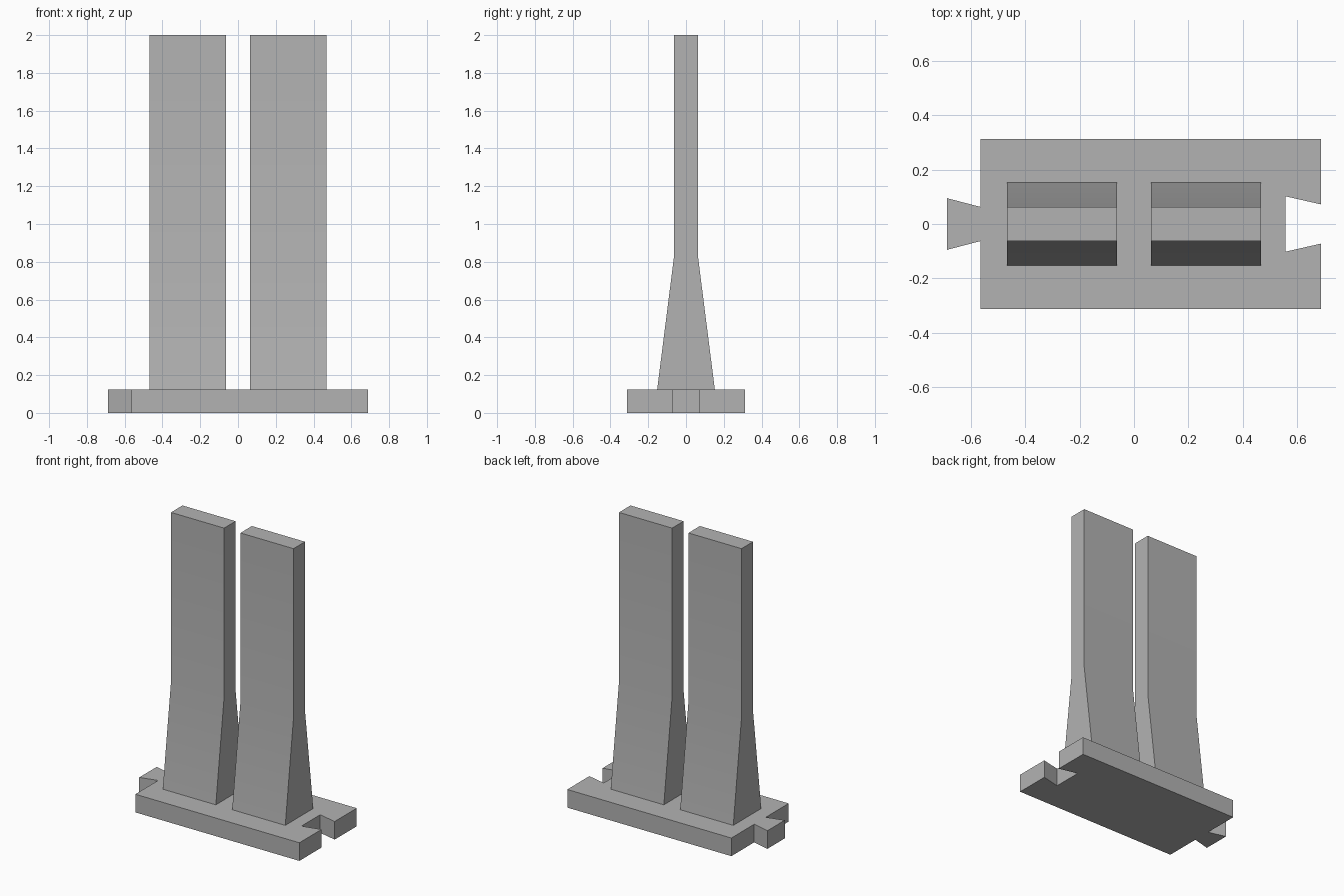
import bpy, bmesh, math
from mathutils import Vector

if "Cube" in bpy.data.objects:
    bpy.data.objects.remove(bpy.data.objects["Cube"])

grey = bpy.data.materials.new("plain_grey")
grey.diffuse_color = (0.45, 0.45, 0.45, 1)
grey.use_nodes = True
grey.node_tree.nodes["Principled BSDF"].inputs["Base Color"].default_value = grey.diffuse_color


def extrude_profile(name, points, direction):
    """Fill a closed outline and extrude it along a direction."""
    bm = bmesh.new()
    face = bm.faces.new([bm.verts.new(p) for p in points])
    result = bmesh.ops.extrude_face_region(bm, geom=[face])
    moved = [v for v in result["geom"] if isinstance(v, bmesh.types.BMVert)]
    bmesh.ops.translate(bm, verts=moved, vec=Vector(direction))
    bmesh.ops.recalc_face_normals(bm, faces=bm.faces)
    mesh = bpy.data.meshes.new(name)
    bm.to_mesh(mesh)
    bm.free()
    mesh.materials.append(grey)
    obj = bpy.data.objects.new(name, mesh)
    bpy.context.collection.objects.link(obj)
    return obj


def mirrored(half):
    """Complete a half outline by reflecting its first coordinate."""
    return half + [(-a, b) for a, b in reversed(half)]


# Base plate with a dovetail tab on the left and a matching socket on the right
BASE_H = 0.125
outline = mirrored([(0.095, -0.6875), (0.063, -0.565), (0.3125, -0.565),
                    (0.3125, 0.6875), (0.072, 0.6875), (0.102, 0.556)])
extrude_profile("base_plate", [(x, y, 0) for y, x in outline], (0, 0, BASE_H))

# Two upright slabs with flared feet
SLAB_W, GAP = 0.405, 0.125
profile = mirrored([(0.1525, BASE_H), (0.0625, 0.835), (0.0625, 2.0)])
for name, x in (("left_slab", -GAP / 2 - SLAB_W), ("right_slab", GAP / 2)):
    slab = extrude_profile(name, [(x, y, z) for y, z in profile], (SLAB_W, 0, 0))
    bpy.ops.object.select_all(action='DESELECT')
    slab.select_set(True)
    bpy.context.view_layer.objects.active = slab
    bpy.ops.object.shade_smooth_by_angle(angle=math.radians(30))
